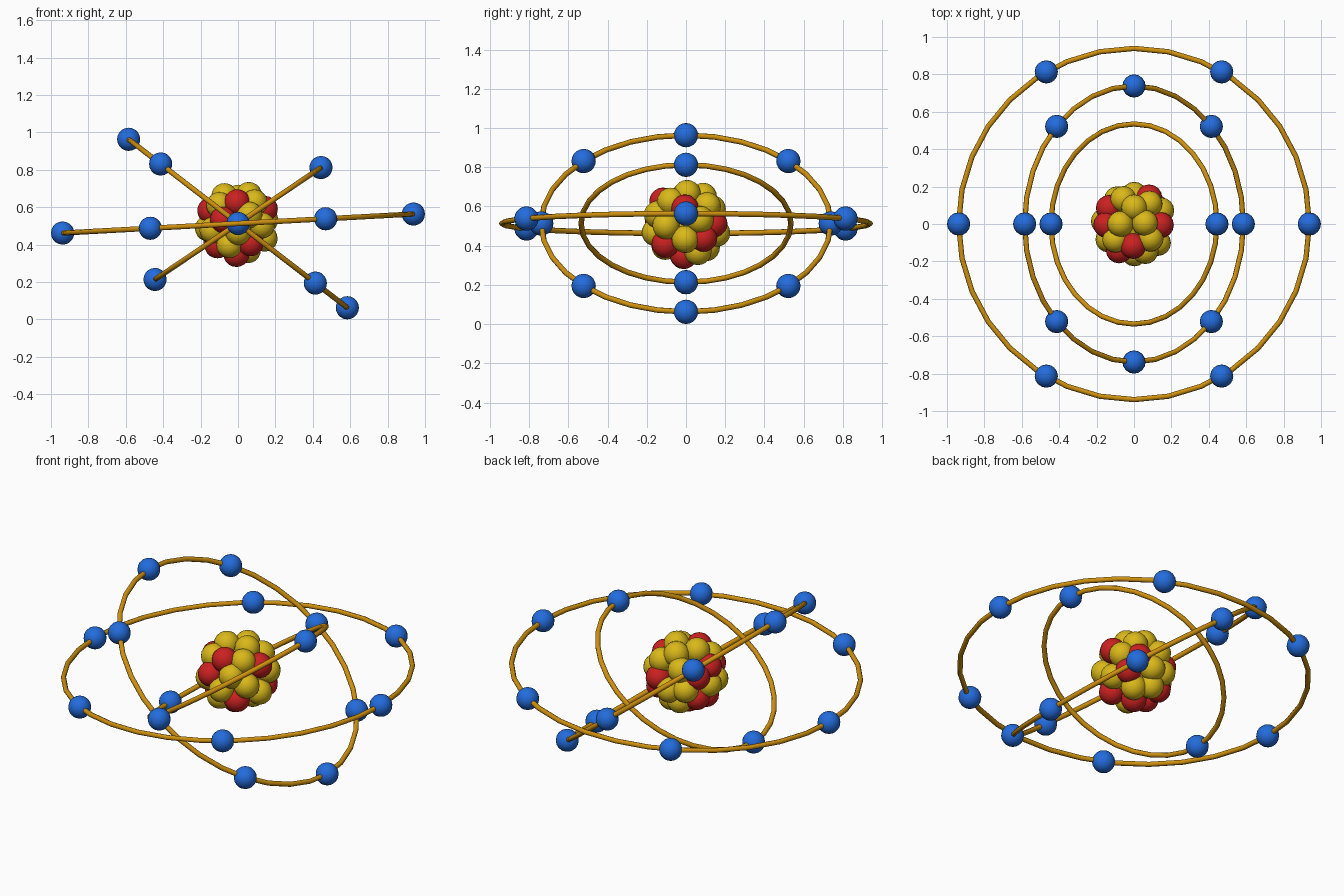
import bpy
from math import radians, cos, sin, pi
from mathutils import Vector, Matrix

default_cube = bpy.data.objects.get("Cube")
if default_cube:
    bpy.data.objects.remove(default_cube, do_unlink=True)

CENTRE = Vector((0, 0, 0.513))
ELECTRON_RADIUS = 0.062
NUCLEON_RADIUS = 0.07
SHELL_RADIUS = 0.163


def make_material(name, colour):
    material = bpy.data.materials.new(name)
    material.use_nodes = True
    rgba = (*colour, 1)
    material.diffuse_color = rgba
    material.node_tree.nodes["Principled BSDF"].inputs["Base Color"].default_value = rgba
    return material


yellow = make_material("nucleon yellow", (0.70, 0.48, 0.01))
red = make_material("nucleon red", (0.60, 0.015, 0.015))
blue = make_material("electron blue", (0.017, 0.15, 0.72))
gold = make_material("orbit gold", (0.62, 0.28, 0.005))


def finish(name, material):
    obj = bpy.context.object
    obj.name = name
    obj.data.materials.append(material)
    bpy.ops.object.shade_smooth()
    return obj


def ball(name, material, position, radius):
    bpy.ops.mesh.primitive_uv_sphere_add(
        segments=16, ring_count=10, radius=radius, location=position)
    return finish(name, material)


def orbit(name, radius, slope, electron_count):
    """A tilted ring whose electrons are spaced evenly, starting on the x axis."""
    tilt = Matrix.Rotation(radians(-slope), 3, "Y")
    bpy.ops.mesh.primitive_torus_add(
        major_segments=32, minor_segments=8, major_radius=radius,
        minor_radius=0.014, location=CENTRE, rotation=tilt.to_euler())
    finish(name + "_orbit_ring", gold)
    for i in range(electron_count):
        angle = 2 * pi * i / electron_count
        spot = tilt @ Vector((radius * cos(angle), radius * sin(angle), 0))
        ball(f"{name}_electron_{i + 1}", blue, CENTRE + spot, ELECTRON_RADIUS)


# Orbits with their electrons
orbit("outer", 0.939, 3.1, 6)
orbit("middle", 0.738, -37.6, 8)
orbit("inner", 0.535, 34, 2)

# Nucleus: rough directions of the packed balls
red_directions = [
    (-15, -1, 7), (0, -12, 11), (14, -1, 8), (-8, -14, 2),
    (7, -11, -11), (-12, -5, -11), (10, 9, -10), (7, 15, 0),
    (-13, 10, 4), (-12, 7, -9), (0, 0, -16),
]
yellow_directions = [
    (-7, 0, 14), (6, 0, 15), (0, 10, 13), (8, -14, 5),
    (14, 0, -8), (-14, -8, -5), (-5, -11, -12), (0, -16, -5),
    (8, 12, 8), (15, 8, 2), (0, 16, -4), (5, 8, -15),
    (13, -12, 0), (-11, -8, 10), (-6, 13, 8), (-8, 14, -4),
    (-2, 10, -13), (-16, 2, -3), (9, -8, 11),
]
directions = [Vector(d).normalized() for d in red_directions + yellow_directions]

# Push crowded neighbours gently apart over the shell
MIN_GAP = 0.6
for _ in range(12):
    for i, a in enumerate(directions):
        push = Vector()
        for j, b in enumerate(directions):
            gap = (a - b).length
            if i != j and 0 < gap < MIN_GAP:
                push += (a - b) / gap * (MIN_GAP - gap) * 0.3
        directions[i] = (a + push).normalized()

for i, direction in enumerate(directions):
    is_red = i < len(red_directions)
    name = "proton" if is_red else "neutron"
    ball(f"{name}_{i + 1}", red if is_red else yellow,
         CENTRE + direction * SHELL_RADIUS, NUCLEON_RADIUS)

# Core ball filling the middle of the cluster
ball("nucleus_core", yellow, CENTRE, 0.14)
